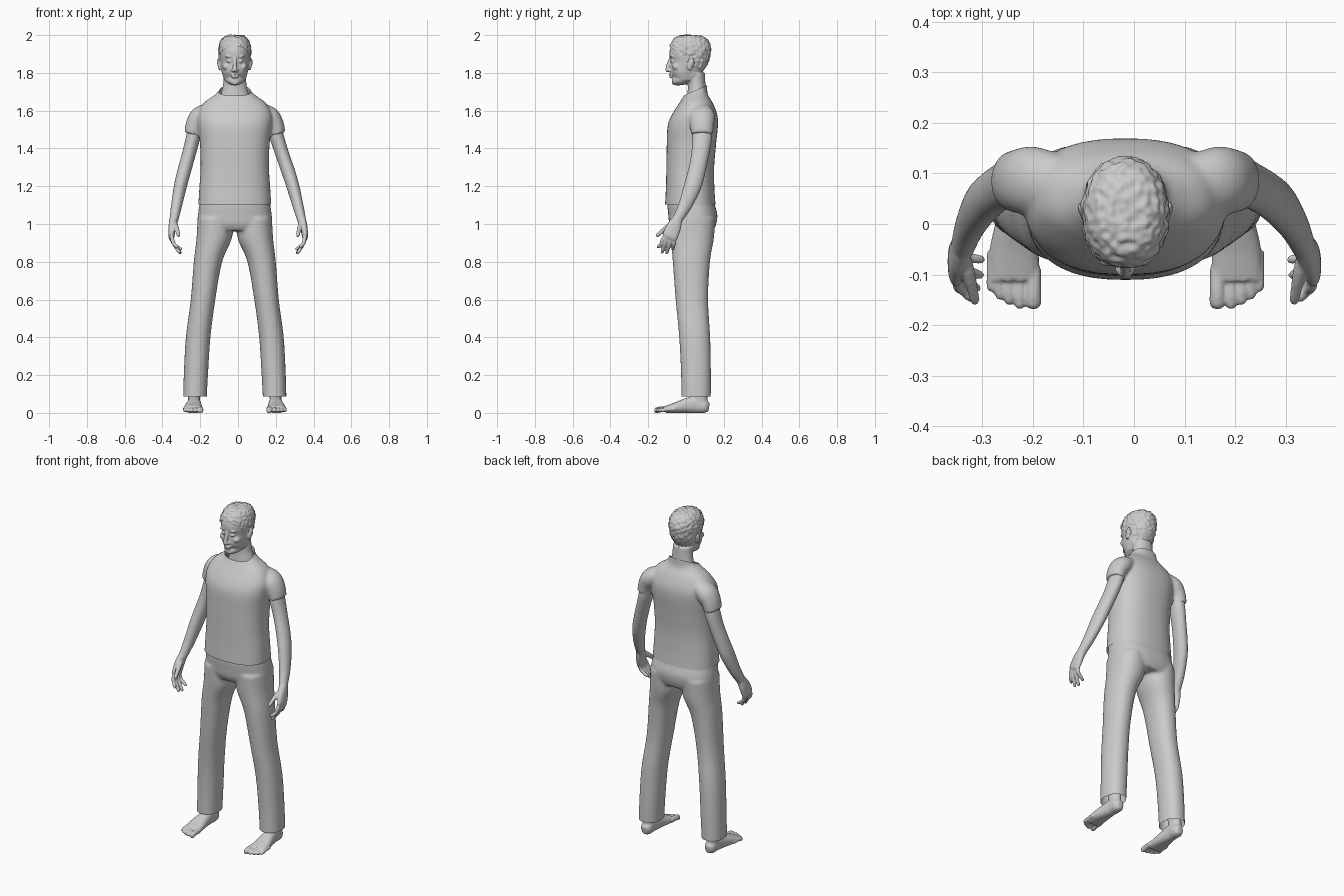
import bpy, bmesh, math
from mathutils import Vector, Matrix, noise

CX = -0.017            # body midline
X, Y = Vector((1, 0, 0)), Vector((0, 1, 0))


def smooth_rings(rings, sub=5):
    """Catmull-Rom interpolation through ring tuples."""
    r = [rings[0]] + list(rings) + [rings[-1]]
    out = []
    for i in range(1, len(r) - 2):
        for s in range(sub):
            t = s / sub
            out.append([0.5 * (2 * b + (c - a) * t + (2 * a - 5 * b + 4 * c - d) * t * t
                               + (3 * b - a - 3 * c + d) * t ** 3)
                        for a, b, c, d in zip(*r[i - 1:i + 3])])
    return out + [list(rings[-1])]


def tube(bm, rings, side=1, p=2.0, flat=False, n=36):
    """Loft rings (x, y, z, ru, rv) along their path; flat keeps them horizontal."""
    rs = smooth_rings(rings)
    loops = []
    for i, (x, y, z, ru, rv) in enumerate(rs):
        a, b = Vector(rs[max(i - 1, 0)][:3]), Vector(rs[min(i + 1, len(rs) - 1)][:3])
        t = (b - a).normalized()
        u = X if flat else (X - t * t.dot(X)).normalized()
        v = Y if flat else t.cross(u)
        loop = []
        for k in range(n):
            c, s = math.cos(2 * math.pi * k / n), math.sin(2 * math.pi * k / n)
            co = (Vector((x, y, z)) + u * ru * math.copysign(abs(c) ** (2 / p), c)
                  + v * rv * math.copysign(abs(s) ** (2 / p), s))
            loop.append(bm.verts.new((co.x * side + CX, co.y, co.z)))
        loops.append(loop)
    faces = [bm.faces.new(loops[0]), bm.faces.new(loops[-1])]
    for l0, l1 in zip(loops, loops[1:]):
        for k in range(n):
            faces.append(bm.faces.new((l0[k], l0[(k + 1) % n], l1[(k + 1) % n], l1[k])))
    bmesh.ops.recalc_face_normals(bm, faces=faces)


def slab(bm, rings, **kw):
    """Horizontal sections (x, z, half width, y front, y back)."""
    tube(bm, [(x, (f + b) / 2, z, w, (b - f) / 2) for x, z, w, f, b in rings], flat=True, **kw)


def ball(bm, co, r, side=1, rot=0):
    m = (Matrix.Translation((co[0] * side + CX, co[1], co[2]))
         @ Matrix.Rotation(rot, 4, 'X') @ Matrix.Diagonal((*r, 1)))
    bmesh.ops.create_uvsphere(bm, u_segments=20, v_segments=12, radius=1, matrix=m)


def finish(name, bm, voxel, iters, cuts=(), bump=0):
    """Fuse overlapping solids into one skin, soften, trim open hems."""
    me = bpy.data.meshes.new(name)
    bm.to_mesh(me)
    bm.free()
    ob = bpy.data.objects.new(name, me)
    bpy.context.collection.objects.link(ob)
    bpy.context.view_layer.objects.active = ob
    rm = ob.modifiers.new("fuse", 'REMESH')
    rm.mode, rm.voxel_size = 'VOXEL', voxel
    sm = ob.modifiers.new("soften", 'SMOOTH')
    sm.factor, sm.iterations = 0.5, iters
    for m in ("fuse", "soften"):
        bpy.ops.object.modifier_apply(modifier=m)
    b = bmesh.new()
    b.from_mesh(ob.data)
    for co, no in cuts:
        bmesh.ops.bisect_plane(b, geom=b.verts[:] + b.edges[:] + b.faces[:],
                               plane_co=co, plane_no=no, clear_outer=True)
    b.normal_update()
    if bump:
        for v, nrm in [(v, v.normal.copy()) for v in b.verts]:
            v.co += nrm * bump * noise.noise(v.co * Vector((70, 45, 70)).length * 0.6)
    for f in b.faces:
        f.smooth = True
    b.to_mesh(ob.data)
    b.free()
    return ob


# Shirt: torso and sleeves, trimmed at hem and collar
bm = bmesh.new()
slab(bm, [(0, 1.05, .195, -.112, .16), (0, 1.12, .192, -.110, .155), (0, 1.2, .187, -.106, .15),
          (0, 1.3, .181, -.104, .149), (0, 1.42, .184, -.102, .159), (0, 1.52, .196, -.097, .169),
          (0, 1.58, .197, -.074, .165), (0, 1.64, .165, -.036, .142), (0, 1.68, .112, -.012, .118),
          (0, 1.71, .082, -.004, .112), (0, 1.77, .075, .0, .11)], p=2.4, n=48)
for s in (1, -1):
    tube(bm, [(.11, .08, 1.60, .045, .05), (.178, .085, 1.57, .055, .068),
              (.209, .085, 1.53, .05, .064), (.227, .085, 1.475, .042, .058)], side=s)
finish("shirt", bm, .007, 8, [((0, 0, 1.103), (0, 0, -1)), ((0, 0, 1.685), (0, -.45, 1))])

# Trousers: hips and two legs, trimmed at the cuffs
bm = bmesh.new()
slab(bm, [(0, 1.16, .180, -.092, .14), (0, 1.1, .188, -.098, .153), (0, 1.05, .195, -.094, .166),
          (0, 1.0, .198, -.088, .160), (0, .965, .19, -.07, .145)], p=2.4, n=48)
for s in (1, -1):
    slab(bm, [(.1, 1.03, .097, -.085, .155), (.11, .92, .093, -.08, .147), (.142, .8, .075, -.07, .127),
              (.168, .6, .065, -.055, .117), (.194, .4, .065, -.036, .128), (.206, .2, .064, -.026, .132),
              (.212, .05, .062, -.025, .131)], side=s, p=2.2)
finish("trousers", bm, .008, 6, [((0, 0, .087), (0, 0, -1))])

# Bare feet with toes
for s, label in ((1, "left"), (-1, "right")):
    bm = bmesh.new()
    slab(bm, [(.214, .03, .03, .03, .115), (.216, .07, .031, .03, .114), (.214, .2, .036, .02, .11)], side=s)
    tube(bm, [(.214, .122, .03, .016, .022), (.214, .1, .034, .032, .035), (.215, .05, .044, .034, .045),
              (.217, 0, .038, .04, .039), (.22, -.05, .028, .048, .029), (.22, -.11, .018, .051, .019)],
         side=s, p=2.3)
    for x, tip, r in ((.182, -.168, .0155), (.209, -.168, .011), (.23, -.16, .0105),
                      (.249, -.149, .01), (.265, -.134, .01)):
        tube(bm, [(x, tip + .08, .02, r, r), (x, tip + .035, .019, r, r), (x, tip + .01, .0135, r, r),
                  (x, tip, .0125, r * .5, r * .6)], side=s, n=16)
    finish(label + "_foot", bm, .0045, 3)

# Bare arms and hands, palms inward, fingers gently curled
for s, k, label in ((1, .065, "left"), (-1, 0.0, "right")):
    bm = bmesh.new()

    def limb(rings, **kw):
        tube(bm, [(x + k * max(0, 1.5 - z), y, z, a, b) for x, y, z, a, b in rings], side=s, **kw)

    limb([(.195, .085, 1.56, .04, .05), (.220, .085, 1.46, .038, .052), (.243, .075, 1.37, .036, .047),
          (.268, .057, 1.28, .036, .046), (.288, .035, 1.2, .034, .046), (.308, -.004, 1.1, .029, .036),
          (.321, -.042, 1.03, .024, .028), (.328, -.056, 1.0, .022, .031)])
    limb([(.323, -.046, 1.025, .022, .027), (.331, -.064, .985, .02, .038), (.335, -.083, .94, .016, .041),
          (.334, -.09, .925, .012, .038)], p=2.4)
    for y0, y1, tip in ((-.115, -.132, (.302, -.146, .872)), (-.096, -.112, (.291, -.126, .845)),
                        (-.077, -.088, (.286, -.1, .842)), (-.058, -.064, (.284, -.07, .86))):
        r, zk = .0105, .945 + (y0 + .09) * .25
        limb([(.333, y0 + .01, zk, r, r), (.331, (y0 + y1) / 2, .918, r, r), (.321, y1, .892, r * .95, r * .95),
              (tip[0] + .004, tip[1], tip[2] + .008, r * .85, r * .85), (*tip, r * .5, r * .5)], n=16)
    limb([(.322, -.06, 1.005, .015, .016), (.311, -.098, .982, .014, .015), (.303, -.128, .96, .011, .012),
          (.298, -.15, .941, .0095, .0105), (.296, -.157, .934, .005, .006)], n=16)
    finish(label + "_arm", bm, .0045, 3)

# Head: skull, jaw, neck and facial features fused
SKULL = [(0, 1.76, .056, -.055, .06), (0, 1.80, .068, -.08, .085), (0, 1.835, .074, -.081, .108),
         (0, 1.86, .077, -.079, .119), (0, 1.89, .080, -.087, .126), (0, 1.92, .081, -.086, .128),
         (0, 1.95, .074, -.075, .118), (0, 1.975, .058, -.053, .097), (0, 1.988, .034, -.023, .06)]
bm = bmesh.new()
slab(bm, SKULL, p=2.1)
tube(bm, [(0, .045, 1.80, .064, .045), (0, 0, 1.776, .059, .036), (0, -.04, 1.762, .046, .029),
          (0, -.066, 1.755, .027, .02), (0, -.074, 1.754, .014, .012)])
slab(bm, [(0, 1.62, .09, .0, .13), (0, 1.68, .076, .006, .115), (0, 1.73, .063, .01, .104),
          (0, 1.8, .058, .005, .1)])
tube(bm, [(0, -.08, 1.88, .009, .009), (0, -.09, 1.85, .010, .011), (0, -.098, 1.818, .013, .011),
          (0, -.092, 1.808, .012, .008)], n=16)
ball(bm, (0, -.100, 1.816), (.011, .010, .009))
ball(bm, (0, -.081, 1.792), (.025, .010, .006))
ball(bm, (0, -.079, 1.779), (.022, .010, .0065))
for s in (1, -1):
    ball(bm, (.012, -.089, 1.813), (.009, .010, .008), s)
    ball(bm, (.030, -.0735, 1.862), (.014, .010, .0075), s)
    ball(bm, (.030, -.075, 1.887), (.022, .010, .006), s)
    ball(bm, (.044, -.05, 1.832), (.021, .024, .018), s)
    ball(bm, (.081, .024, 1.845), (.0085, .017, .033), s, rot=-.2)
    ball(bm, (.087, .031, 1.856), (.007, .013, .023), s, rot=-.2)
finish("head", bm, .0045, 3)

# Short cropped hair, uneven surface
bm = bmesh.new()
slab(bm, [(x, z + .011, w + .005, f - .004, b + .005) for x, z, w, f, b in SKULL], p=2.1)
finish("hair", bm, .005, 3, [((0, -.085, 1.94), (0, -.86, -1))], bump=.006)
